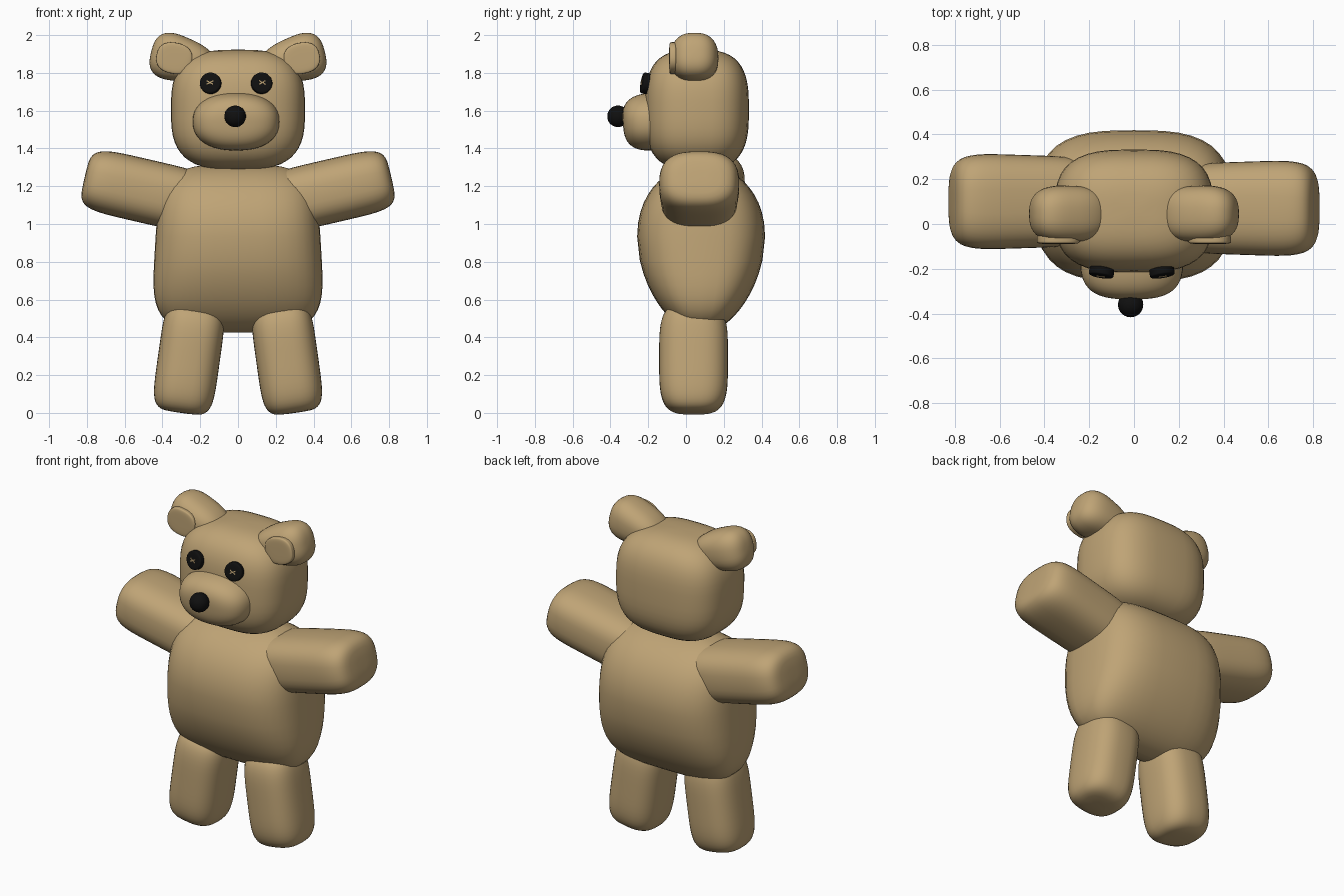
import bpy, bmesh
from math import cos, sin, pi, radians
from mathutils import Matrix, Vector

if "Cube" in bpy.data.objects:
    bpy.data.objects.remove(bpy.data.objects["Cube"], do_unlink=True)

SIDES = 40
RINGS = 26


def material(name, rgb):
    mat = bpy.data.materials.new(name)
    mat.use_nodes = True
    mat.diffuse_color = (*rgb, 1)
    shader = mat.node_tree.nodes["Principled BSDF"]
    shader.inputs["Base Color"].default_value = (*rgb, 1)
    return mat


tan_plush = material("tan_plush", (.52, .37, .18))
black_button = material("black_button", (.005, .005, .005))


def finish(name, bm, mat):
    bmesh.ops.recalc_face_normals(bm, faces=bm.faces)
    mesh = bpy.data.meshes.new(name)
    bm.to_mesh(mesh)
    bm.free()
    mesh.materials.append(mat)
    obj = bpy.data.objects.new(name, mesh)
    bpy.context.collection.objects.link(obj)
    return obj


def signed_power(value, exponent):
    return abs(value) ** exponent * (1 if value >= 0 else -1)


def soft_shape(name, matrix, size, around, ends, taper=(0, 0), mat=tan_plush):
    """Rounded solid of half-sizes size. A higher around makes the section
    squarer, a higher ends (x, y) makes the ends flatter, taper widens the top."""
    bm = bmesh.new()
    rings = []
    for k in range(RINGS):
        # Rings crowd towards both ends, where the surface turns fastest
        height = signed_power(sin(pi * ((k + .1) / (RINGS - .8) - .5)), .7)
        radius = [half * (1 - abs(height) ** end) ** (1 / end) * (1 + grow * height)
                  for half, end, grow in zip(size, ends, taper)]
        ring = []
        for i in range(SIDES):
            angle = 2 * pi * i / SIDES
            point = Vector((radius[0] * signed_power(cos(angle), 2 / around),
                            radius[1] * signed_power(sin(angle), 2 / around),
                            size[2] * height))
            ring.append(bm.verts.new(matrix @ point))
        rings.append(ring)
    for low, high in zip(rings, rings[1:]):
        for i in range(SIDES):
            bm.faces.new((low[i - 1], low[i], high[i], high[i - 1]))
    bm.faces.new(rings[0])
    bm.faces.new(rings[-1])
    for face in bm.faces:
        face.smooth = True
    return finish(name, bm, mat)


def turn(degrees, axis):
    return Matrix.Rotation(radians(degrees), 4, axis)


def move(x, y, z):
    return Matrix.Translation((x, y, z))


# Torso is pear-shaped with flat shoulders; the head is a soft box
soft_shape("torso", move(0, .08, .87), (.44, .335, .445), around=3,
           ends=(4, 2), taper=(-.06, .15))
soft_shape("head", move(0, .058, 1.605), (.355, .275, .318), around=3, ends=(3, 3))

# Muzzle and nose point forward
soft_shape("muzzle", move(-.01, -.15, 1.545) @ turn(95, "X"), (.23, .153, .185),
           around=2.3, ends=(3, 3))
soft_shape("nose", move(-.015, -.36, 1.57), (.057, .057, .057), around=2,
           ends=(2, 2), mat=black_button)

for side, sign in (("left", 1), ("right", -1)):
    mirror = Matrix.Diagonal((sign, 1, 1, 1))

    # Button eye with crossed stitches
    eye = move(.135 * sign - .01, -.215, 1.745) @ turn(9 * sign, "Z") @ turn(80, "X")
    soft_shape(side + "_eye", eye, (.056, .056, .02), around=2, ends=(6, 6),
               mat=black_button)
    bm = bmesh.new()
    for angle in (30, -30):
        stretch = Matrix.Diagonal((.04, .006, .006, 1))
        bar = eye @ move(0, 0, .02) @ turn(angle, "Z") @ stretch
        bmesh.ops.create_cube(bm, size=1, matrix=bar)
    finish(side + "_eye_stitch", bm, tan_plush)

    # Limbs, with the arms raised and the feet spread
    arm_y = .085 - .015 * sign
    soft_shape(side + "_arm", mirror @ move(.495, arm_y, 1.175) @ turn(77, "Y"),
               (.168, .208, .325), around=2.7, ends=(5, 5), taper=(0, .05))
    soft_shape(side + "_leg", mirror @ move(.26, .04, .287) @ turn(-8, "Y"),
               (.164, .182, .29), around=2.7, ends=(5, 4))

    # Ear swells outwards and carries a thin inner patch
    soft_shape(side + "_ear", mirror @ move(.29, .045, 1.87) @ turn(76, "Y"),
               (.117, .126, .175), around=2.5, ends=(2.7, 2.7), taper=(.25, .05))
    patch = mirror @ move(.338, -.069, 1.878) @ turn(-12, "Y") @ turn(90, "X")
    soft_shape(side + "_inner_ear", patch, (.095, .082, .02), around=2.4, ends=(6, 6))
